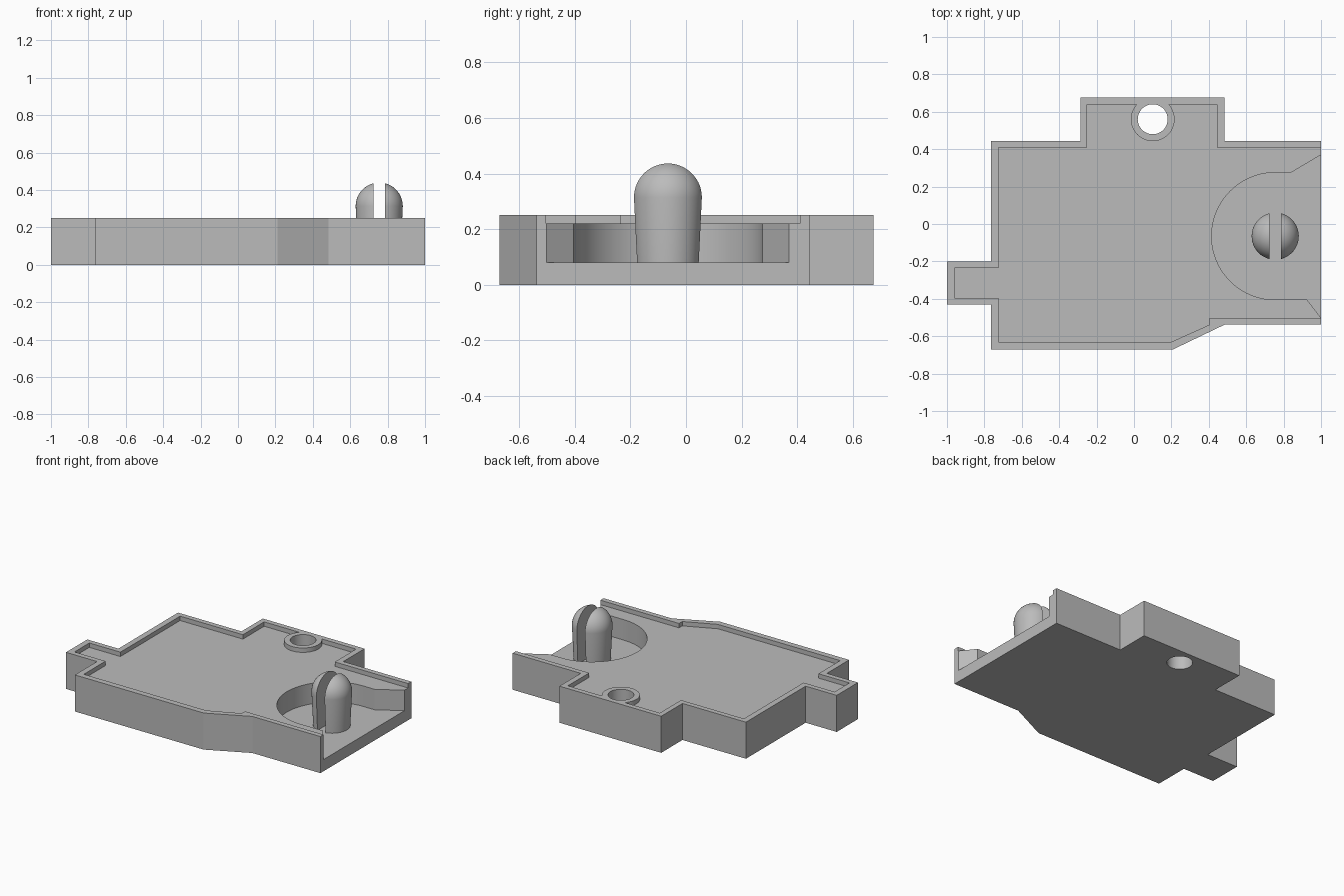
import bpy, bmesh, math

if "Cube" in bpy.data.objects:
    bpy.data.objects.remove(bpy.data.objects["Cube"], do_unlink=True)

grey = bpy.data.materials.new("plain grey")
grey.use_nodes = True
grey.diffuse_color = (0.5, 0.5, 0.5, 1)
grey.node_tree.nodes["Principled BSDF"].inputs["Base Color"].default_value = (0.5, 0.5, 0.5, 1)


def finish(name, bm):
    bmesh.ops.recalc_face_normals(bm, faces=bm.faces)
    mesh = bpy.data.meshes.new(name)
    bm.to_mesh(mesh)
    bm.free()
    mesh.materials.append(grey)
    obj = bpy.data.objects.new(name, mesh)
    bpy.context.collection.objects.link(obj)
    return obj


def prism(name, points, z0, z1):
    """Extrude a flat outline between two heights."""
    bm = bmesh.new()
    face = bm.faces.new([bm.verts.new((x, y, z0)) for x, y in points])
    top = bmesh.ops.extrude_face_region(bm, geom=[face])["geom"]
    bmesh.ops.translate(bm, vec=(0, 0, z1 - z0),
                        verts=[v for v in top if isinstance(v, bmesh.types.BMVert)])
    return finish(name, bm)


def arc(cx, cy, r, start, end, steps):
    angles = [math.radians(start + (end - start) * i / steps) for i in range(steps + 1)]
    return [(cx + r * math.cos(a), cy + r * math.sin(a)) for a in angles]


def disc(name, cx, cy, r, z0, z1):
    return prism(name, arc(cx, cy, r, 0, 360, 64)[:-1], z0, z1)


def cut(obj, cutter):
    cutter.hide_render = True
    mod = obj.modifiers.new("cut", "BOOLEAN")
    mod.operation = "DIFFERENCE"
    mod.solver = "EXACT"
    mod.object = cutter
    bpy.context.view_layer.objects.active = obj
    bpy.ops.object.modifier_apply(modifier=mod.name)
    bpy.data.objects.remove(cutter, do_unlink=True)


def smooth(obj, degrees):
    bpy.ops.object.select_all(action="DESELECT")
    obj.select_set(True)
    bpy.context.view_layer.objects.active = obj
    bpy.ops.object.shade_smooth_by_angle(angle=math.radians(degrees))


TOP, LEDGE, FLOOR = 0.25, 0.22, 0.08
PIN_X, PIN_Y = 0.755, -0.065
HOLE_X, HOLE_Y = 0.1, 0.56

# Tray body with side tab, rear tab and slanted front corner
tray = prism("tray", [
    (-0.765, 0.445), (-0.765, -0.2), (-1, -0.2), (-1, -0.43), (-0.765, -0.43),
    (-0.765, -0.67), (0.21, -0.67), (0.485, -0.538), (1, -0.538), (1, 0.445),
    (0.485, 0.445), (0.485, 0.675), (-0.285, 0.675), (-0.285, 0.445)], 0, TOP)

# Shallow recess inside the rim, open on one side, leaving a boss round the hole
recess = prism("recess_cutter", [
    (-0.725, 0.41), (-0.725, -0.235), (-0.96, -0.235), (-0.96, -0.395), (-0.725, -0.395),
    (-0.725, -0.63), (0.2, -0.63), (0.405, -0.538), (0.405, -0.503), (1.1, -0.503),
    (1.1, 0.41), (0.445, 0.41), (0.445, 0.64), (-0.25, 0.64), (-0.25, 0.41)], LEDGE, 0.4)
cut(recess, disc("boss_cutter", HOLE_X, HOLE_Y, 0.117, 0.1, 0.5))
cut(tray, recess)

# Deep round pocket that flares out to the open side
pocket = prism("pocket_cutter",
               [(1.1, 0.37), (1, 0.37), (0.84, 0.275)]
               + arc(PIN_X, PIN_Y, 0.34, 90, 270, 40)
               + [(0.925, -0.405), (1, -0.502), (1.1, -0.502)], FLOOR, 0.4)
cut(tray, pocket)

# Screw hole through the boss
cut(tray, disc("hole_cutter", HOLE_X, HOLE_Y, 0.08, -0.1, 0.4))
smooth(tray, 20)

# Tapered, domed pin split by a slot
profile = [(0.0, FLOOR), (0.115, FLOOR)] + arc(0, 0.314, 0.126, 0, 90, 14)
profile[-1] = (0.0, 0.44)
bm = bmesh.new()
verts = [bm.verts.new((r, 0, z)) for r, z in profile]
edges = [bm.edges.new(pair) for pair in zip(verts, verts[1:])]
bmesh.ops.spin(bm, geom=verts + edges, cent=(0, 0, 0), axis=(0, 0, 1),
               angle=math.tau, steps=48, use_duplicate=False)
bmesh.ops.remove_doubles(bm, verts=bm.verts, dist=0.0005)
bmesh.ops.translate(bm, vec=(PIN_X, PIN_Y, 0), verts=bm.verts)
pin = finish("split_pin", bm)
slot = [(PIN_X + sx * 0.031, PIN_Y + sy * 0.2) for sx, sy in ((-1, -1), (1, -1), (1, 1), (-1, 1))]
cut(pin, prism("slot_cutter", slot, 0, 0.6))
smooth(pin, 30)
